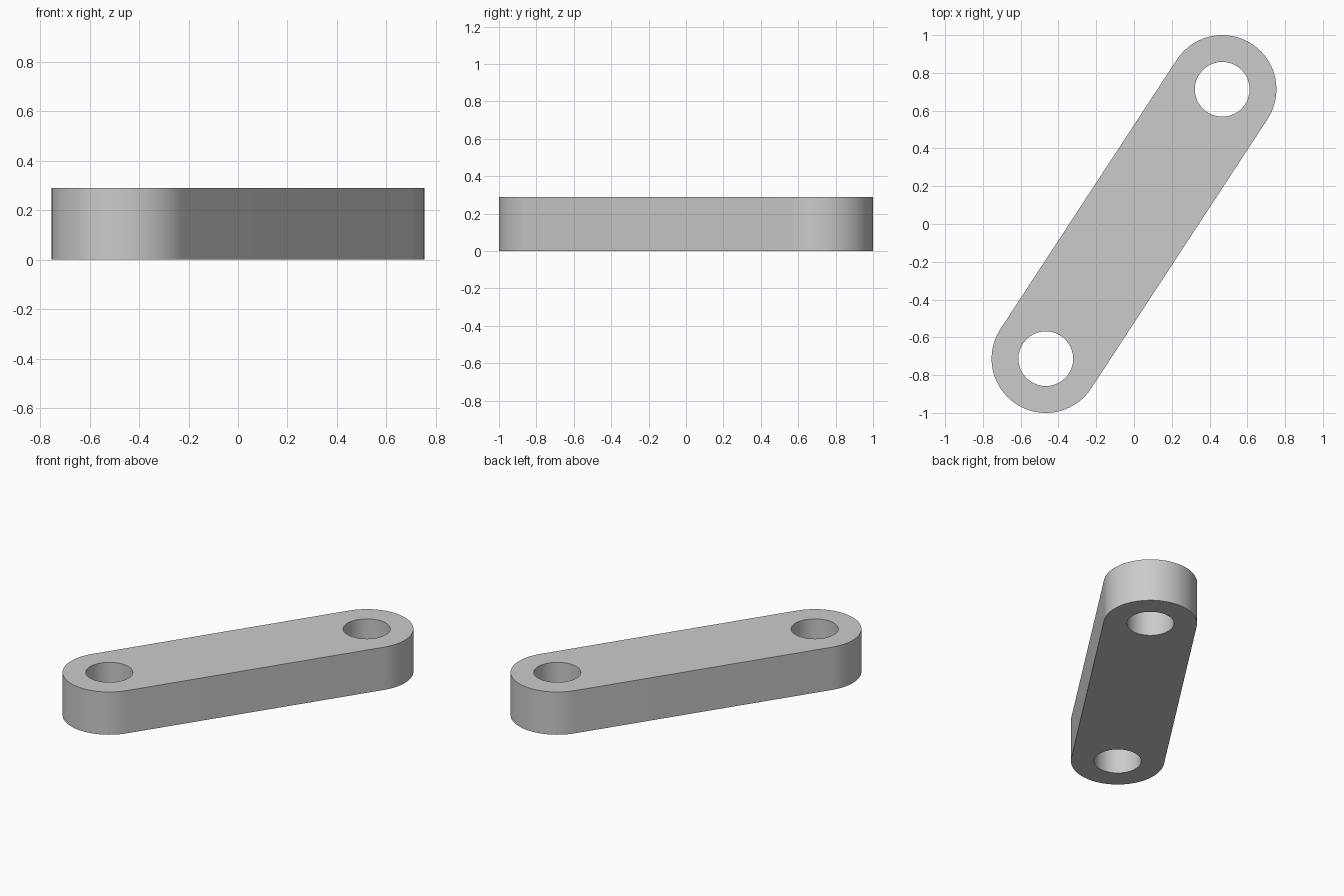
import bpy, bmesh
from math import pi, cos, sin, atan2
from mathutils import Vector

cube = bpy.data.objects.get("Cube")
if cube:
    bpy.data.objects.remove(cube, do_unlink=True)

END = Vector((0.467, 0.713, 0))    # pivot centre at one end; the other is opposite
OUTER, HOLE, HEIGHT = 0.287, 0.145, 0.29
SEGMENTS = 40                      # per half circle


def arc(centre, radius, start, sweep, count):
    """Points along an arc, starting at the given angle."""
    angles = [start + sweep * i / SEGMENTS for i in range(count)]
    return [centre + Vector((cos(a), sin(a), 0)) * radius for a in angles]


def add_loop(bm, points):
    """Closed loop of edges."""
    verts = [bm.verts.new(p) for p in points]
    return [bm.edges.new((v, verts[i - 1])) for i, v in enumerate(verts)]


# Steel material
steel = bpy.data.materials.new("light_grey")
steel.use_nodes = True
grey = (0.6, 0.6, 0.6, 1)
steel.diffuse_color = grey
steel.node_tree.nodes["Principled BSDF"].inputs["Base Color"].default_value = grey

# Rounded outline, half a circle at each end
bm = bmesh.new()
heading = atan2(END.y, END.x)
outline = []
for side, turn in ((1, 0), (-1, pi)):
    outline += arc(END * side, OUTER, heading + turn - pi / 2, pi, SEGMENTS + 1)
edges = add_loop(bm, outline)

# Pivot holes
for side in (1, -1):
    edges += add_loop(bm, arc(END * side, HOLE, 0, 2 * pi, SEGMENTS))

# Fill the flat profile and raise it to full thickness
bmesh.ops.triangle_fill(bm, use_beauty=True, edges=edges, normal=(0, 0, 1))
raised = bmesh.ops.extrude_face_region(bm, geom=bm.faces[:], use_keep_orig=True)
top = [g for g in raised["geom"] if isinstance(g, bmesh.types.BMVert)]
bmesh.ops.translate(bm, verts=top, vec=(0, 0, HEIGHT))
bmesh.ops.recalc_face_normals(bm, faces=bm.faces[:])

mesh = bpy.data.meshes.new("link_arm")
bm.to_mesh(mesh)
bm.free()
mesh.materials.append(steel)
link = bpy.data.objects.new("link_arm", mesh)
bpy.context.collection.objects.link(link)

# Smooth round walls with sharp rims
bpy.ops.object.select_all(action='DESELECT')
link.select_set(True)
bpy.context.view_layer.objects.active = link
bpy.ops.object.shade_smooth_by_angle()
